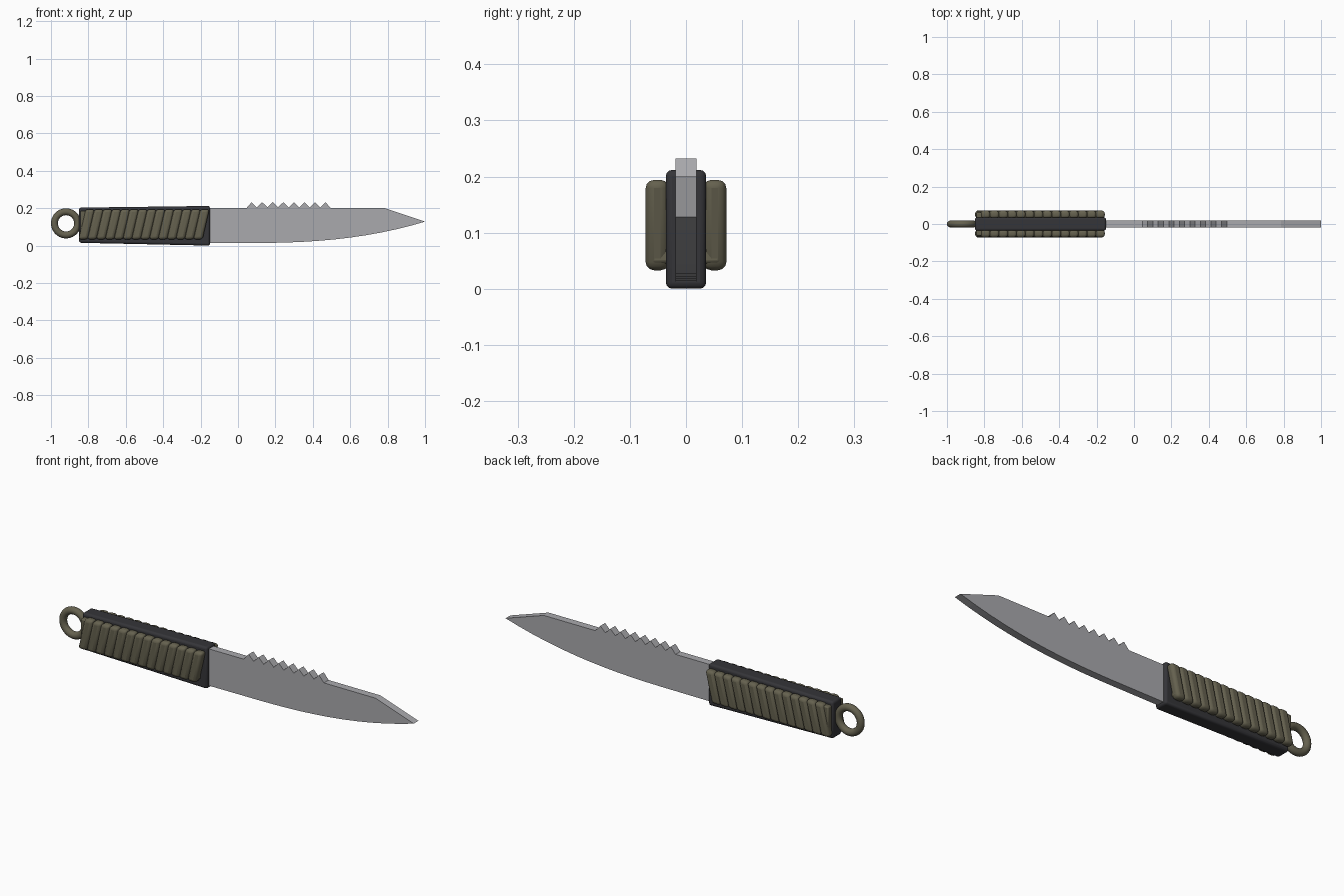
import bpy, bmesh, math
from mathutils import Matrix

if "Cube" in bpy.data.objects:
    bpy.data.objects.remove(bpy.data.objects["Cube"])


def material(name, rgb):
    m = bpy.data.materials.new(name)
    m.diffuse_color = (*rgb, 1)
    m.use_nodes = True
    m.node_tree.nodes["Principled BSDF"].inputs["Base Color"].default_value = m.diffuse_color
    return m


STEEL = material("steel grey", (0.40, 0.40, 0.42))
BLACK = material("charcoal", (0.035, 0.035, 0.04))
OLIVE = material("olive cord", (0.13, 0.12, 0.078))


def finish(name, bm, mat, bevel=0, segments=3):
    bmesh.ops.recalc_face_normals(bm, faces=bm.faces)
    me = bpy.data.meshes.new(name)
    bm.to_mesh(me)
    bm.free()
    me.materials.append(mat)
    ob = bpy.data.objects.new(name, me)
    bpy.context.collection.objects.link(ob)
    if bevel:
        mod = ob.modifiers.new("round", 'BEVEL')
        mod.width, mod.segments = bevel, segments
        bpy.ops.object.select_all(action='DESELECT')
        bpy.context.view_layer.objects.active = ob
        ob.select_set(True)
        bpy.ops.object.shade_smooth_by_angle(angle=math.radians(35))
    return ob


def plate(name, profile, y0, y1, mat, bevel=0, segments=3):
    """Extrude an xz profile from y0 to y1."""
    bm = bmesh.new()
    face = bm.faces.new([bm.verts.new((x, y0, z)) for x, z in profile])
    new = bmesh.ops.extrude_face_region(bm, geom=[face])["geom"]
    bmesh.ops.translate(bm, vec=(0, y1 - y0, 0),
                        verts=[v for v in new if isinstance(v, bmesh.types.BMVert)])
    return finish(name, bm, mat, bevel, segments)


# Blade: straight spine with saw teeth, clipped point, curved belly
spine = [(-0.20, 0.20), (0.045, 0.20)]
for i in range(8):
    x = 0.073 + i * 0.0564
    spine += [(x, 0.232), (x + 0.0282, 0.204 if i < 7 else 0.20)]
spine += [(0.785, 0.20), (1.0, 0.128)]
belly = []
for i in range(1, 13):
    t = 1 - i / 12
    belly.append((0.05 + 0.95 * t, 0.014 + 0.114 * t ** 2.5))
plate("blade", spine + belly + [(-0.20, 0.013)], -0.019, 0.019, STEEL)

# Handle core, slightly taller at the blade end
plate("handle_core", [(-0.85, 0.015), (-0.15, 0.0), (-0.15, 0.212), (-0.85, 0.203)],
      -0.036, 0.036, BLACK, 0.011)

# Cord wrap on both sides: a backing pad with slanted rounded strands
TILT = 0.052
for side, label in ((-1, "front"), (1, "back")):
    plate(f"wrap_pad_{label}",
          [(-0.842, 0.045), (-0.185, 0.045), (-0.185, 0.185), (-0.842, 0.185)],
          side * 0.03, side * 0.062, OLIVE, 0.006, 2)
    for i in range(14):
        x = -0.822 + i * 0.0472
        a, b, h = x - TILT / 2, x + TILT / 2, 0.0245
        a, b = (a + 0.02, b + 0.005)
        plate(f"cord_strand_{label}_{i + 1}",
              [(a - h, 0.033), (a + h, 0.033), (b + h, 0.194), (b - h, 0.194)],
              side * 0.03, side * 0.072, OLIVE, 0.015, 3)

# Lanyard ring at the butt end
bpy.ops.mesh.primitive_torus_add(major_segments=40, minor_segments=14,
                                 major_radius=0.062, minor_radius=0.0185,
                                 location=(-0.9195, 0, 0.119),
                                 rotation=(math.pi / 2, 0, 0))
ring = bpy.context.object
ring.name = "lanyard_ring"
ring.data.materials.append(OLIVE)
bpy.ops.object.shade_smooth_by_angle(angle=math.radians(60))
